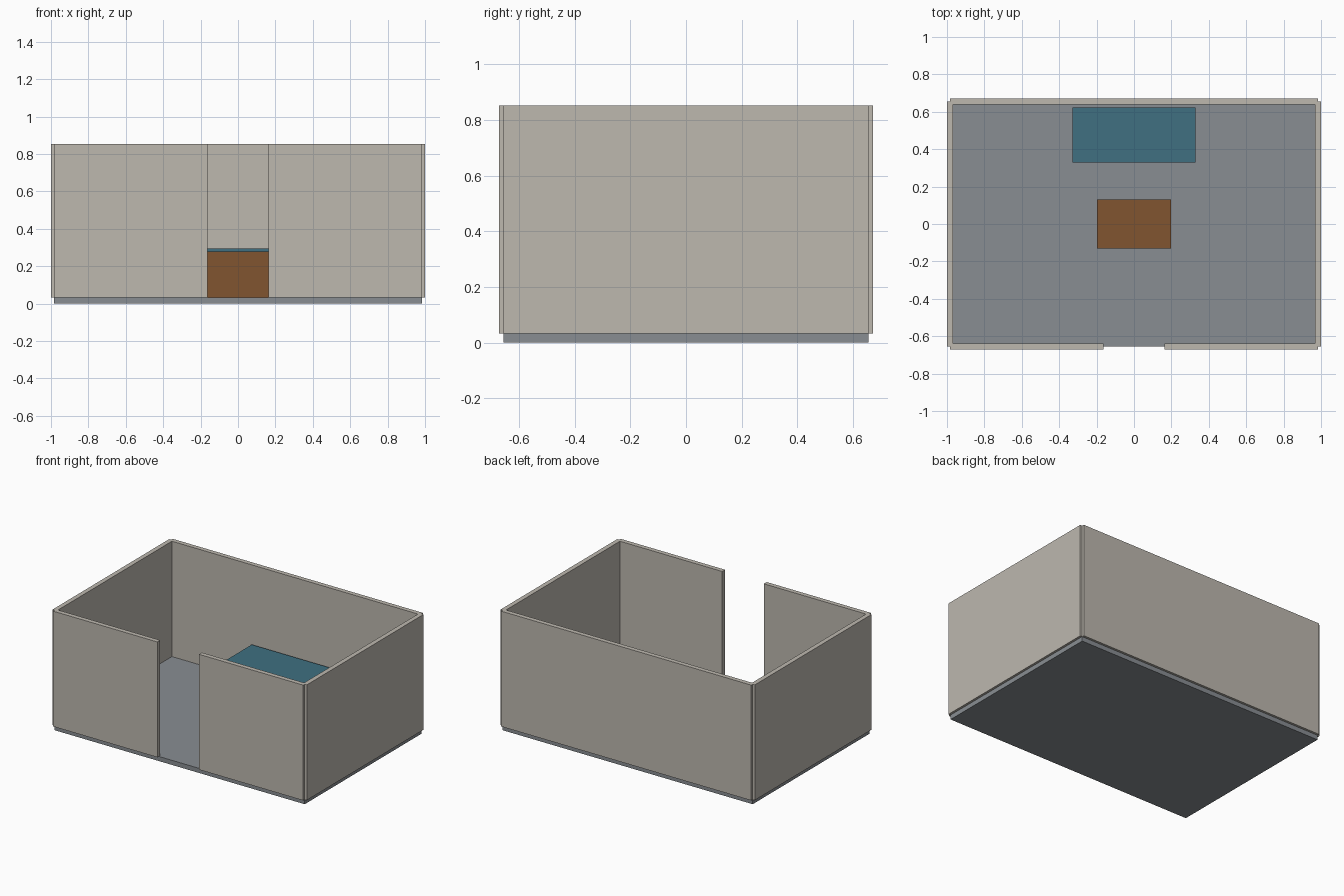
import bpy

if "Cube" in bpy.data.objects:
    bpy.data.objects.remove(bpy.data.objects["Cube"])

S = 2 / 6.1  # room is 6.1 units long overall, scaled to 2


def material(name, color):
    m = bpy.data.materials.new(name)
    m.diffuse_color = (*color, 1)
    m.use_nodes = True
    m.node_tree.nodes["Principled BSDF"].inputs["Base Color"].default_value = m.diffuse_color
    return m


def box(name, x, y, z, mat):
    """Box from (min, max) ranges in room units."""
    lo, hi = zip(x, y, z)
    bpy.ops.mesh.primitive_cube_add(
        size=1, location=[(a + b) / 2 * S for a, b in zip(lo, hi)])
    ob = bpy.context.object
    ob.name = name
    ob.scale = [(b - a) * S for a, b in zip(lo, hi)]
    bpy.ops.object.transform_apply(location=False, rotation=False, scale=True)
    ob.data.materials.append(mat)
    return ob


wall = material("plaster", (0.51, 0.48, 0.43))
slab = material("floor_grey", (0.25, 0.27, 0.29))
teal = material("teal_fabric", (0.05, 0.16, 0.22))
wood = material("brown_wood", (0.22, 0.09, 0.03))

# Floor slab
box("floor", (-3, 3), (-2, 2), (0, 0.1), slab)

# Walls centred on the floor edges, with open notched corners
H = (0.1, 2.6)
box("back_wall", (-3, 3), (1.95, 2.05), H, wall)
for side, s in (("left", -1), ("right", 1)):
    box(side + "_wall", sorted((2.95 * s, 3.05 * s)), (-2, 2), H, wall)
    # Front wall halves leave a doorway between them
    box("front_wall_" + side, sorted((0.5 * s, 3 * s)), (-2.05, -1.95), H, wall)

# Furniture blocks
box("sofa", (-1, 1), (1.0, 1.9), (0.1, 0.9), teal)
box("table", (-0.6, 0.6), (-0.4, 0.4), (0.1, 0.85), wood)
